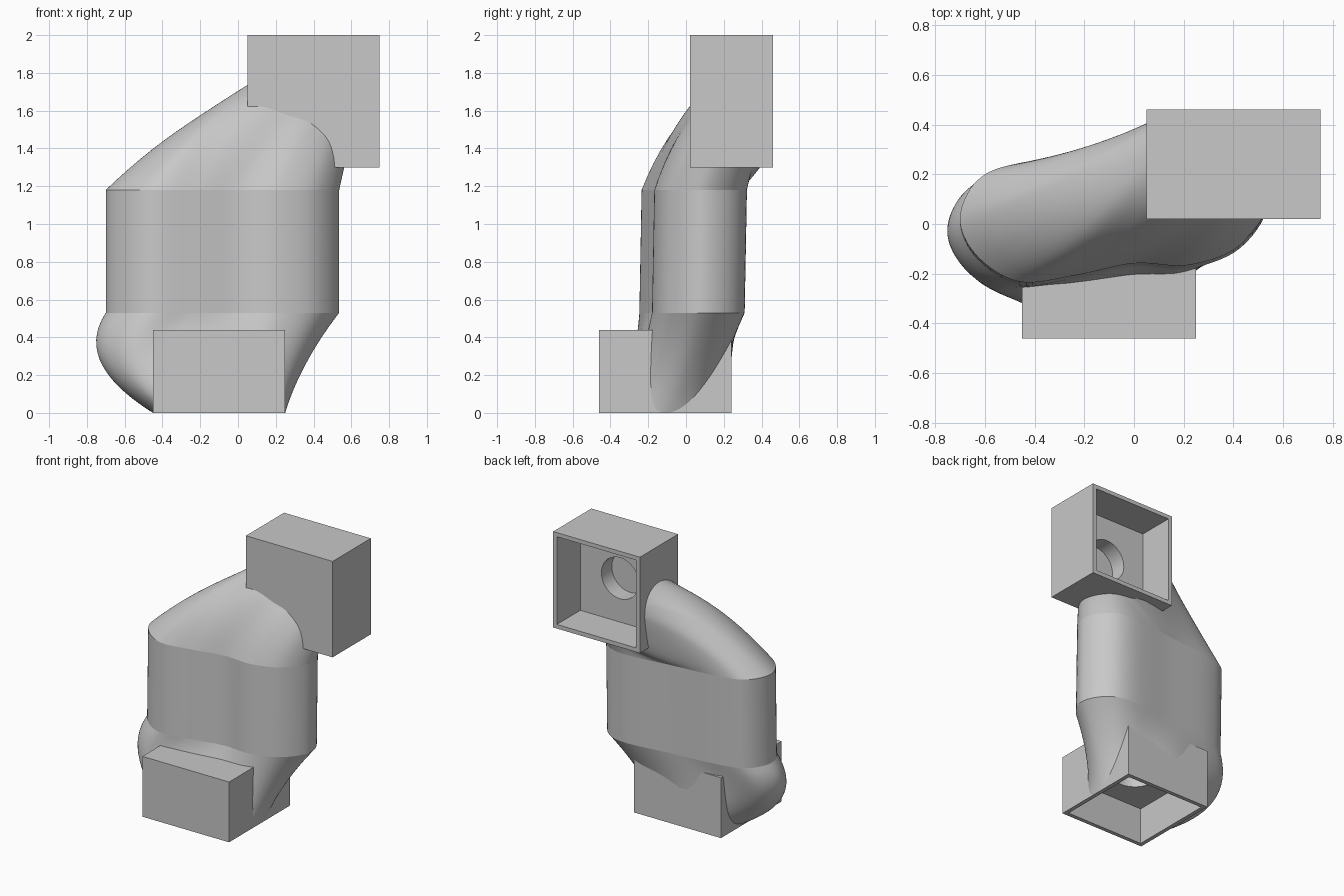
import bpy, bmesh, math
from mathutils import Vector
from mathutils.geometry import interpolate_bezier

if "Cube" in bpy.data.objects:
    bpy.data.objects.remove(bpy.data.objects["Cube"], do_unlink=True)

grey = bpy.data.materials.new("plain_grey")
grey.use_nodes = True
colour = (0.58, 0.58, 0.58, 1)
grey.diffuse_color = colour
grey.node_tree.nodes["Principled BSDF"].inputs["Base Color"].default_value = colour


def make_object(name, bm):
    mesh = bpy.data.meshes.new(name)
    bmesh.ops.recalc_face_normals(bm, faces=bm.faces)
    bm.to_mesh(mesh)
    bm.free()
    mesh.materials.append(grey)
    obj = bpy.data.objects.new(name, mesh)
    bpy.context.collection.objects.link(obj)
    return obj


def box(name, low, high):
    bm = bmesh.new()
    bmesh.ops.create_cube(bm, size=1)
    low, high = Vector(low), Vector(high)
    for v in bm.verts:
        v.co = (low + high) / 2 + v.co * (high - low)
    return make_object(name, bm)


def cylinder(name, centre, radius, depth, turn=0):
    bm = bmesh.new()
    bmesh.ops.create_cone(bm, cap_ends=True, segments=48, radius1=radius, radius2=radius, depth=depth)
    obj = make_object(name, bm)
    obj.location = centre
    obj.rotation_euler.x = turn
    return obj


def select_only(obj):
    bpy.ops.object.select_all(action="DESELECT")
    obj.select_set(True)
    bpy.context.view_layer.objects.active = obj


def cut(target, cutter):
    cutter.hide_render = True
    bpy.context.view_layer.update()
    mod = target.modifiers.new("cut", "BOOLEAN")
    mod.operation = "DIFFERENCE"
    mod.solver = "EXACT"
    mod.object = cutter
    select_only(target)
    bpy.ops.object.modifier_apply(modifier=mod.name)
    bpy.data.objects.remove(cutter, do_unlink=True)


def smooth(obj):
    select_only(obj)
    bpy.ops.object.shade_smooth_by_angle(angle=math.radians(35))


# Kidney-shaped outline of the duct, anticlockwise from the right end
outline = [(.535, .08), (.465, .25), (.29, .322), (-.08, .285), (-.46, .245),
           (-.63, .175), (-.70, .02), (-.63, -.13), (-.46, -.232), (-.23, -.205),
           (0, -.158), (.22, -.165), (.42, -.09)]
pts = [Vector((x, y, 0)) for x, y in outline]
n, STEPS = len(pts), 8
kidney = []
for i in range(n):
    a, b, c, d = (pts[(i + k - 1) % n] for k in range(4))
    kidney += interpolate_bezier(b, b + (c - a) / 6, c - (d - b) / 6, c, STEPS + 1)[:-1]

# Each outline point runs along a curve: lower port circle, straight wall, upper port circle
RINGS, LOW_R, HIGH_R = 16, 0.35, 0.25


def bend(a, m, b):
    return interpolate_bezier(a, a.lerp(m, 2 / 3), b.lerp(m, 2 / 3), b, RINGS)


columns = []
for p in kidney:
    away = (p - Vector((-.08, .04, 0))).normalized()
    c, s = away.x, away.y
    low_wall = Vector((p.x, p.y - .012, .53))
    high_wall = Vector((p.x, p.y, 1.18))
    low_port = Vector((-.1 + LOW_R * c, -.11 + LOW_R * s, 0))
    high_port = Vector((.4 + HIGH_R * c, .46, 1.65 - HIGH_R * s))
    low_mid = (low_wall + low_port) / 2 + Vector((-.18 + .12 * c, -.035 * s, 0))
    high_mid = (high_wall + high_port) / 2 + Vector(
        (.03, -.08 + .08 * s, .2 - .07 * s - .16 * max(s, 0)))
    columns.append(bend(low_port, low_mid, low_wall) + bend(high_wall, high_mid, high_port))

bm = bmesh.new()
rings = [[bm.verts.new(col[j]) for col in columns] for j in range(2 * RINGS)]
for lower, upper in zip(rings, rings[1:]):
    for i in range(len(lower)):
        k = (i + 1) % len(lower)
        bm.faces.new((lower[i], lower[k], upper[k], upper[i])).smooth = True
bm.faces.new(rings[0])
bm.faces.new(rings[-1])
# Crisp seams where the straight wall meets the bends
for ring in (rings[RINGS - 1], rings[RINGS]):
    for i, v in enumerate(ring):
        bm.edges.get((v, ring[(i + 1) % len(ring)])).smooth = False
duct = make_object("duct_body", bm)
cut(duct, box("lower_trim", (-.435, -.445, -.5), (.235, .225, .425)))
cut(duct, box("upper_trim", (.065, .035, 1.315), (.735, .9, 1.985)))
smooth(duct)

# Lower housing, open underneath, with a round port in its recess
lower = box("lower_housing", (-.45, -.46, 0), (.25, .24, .44))
cut(lower, box("lower_recess", (-.42, -.43, -.1), (.22, .21, .27)))
cut(lower, cylinder("lower_bore", (-.1, -.11, .29), .15, .2))
smooth(lower)

# Upper housing, open at the back, with a round port in its recess
upper = box("upper_housing", (.05, .02, 1.3), (.75, .46, 2))
cut(upper, box("upper_recess", (.08, .19, 1.33), (.72, .6, 1.97)))
cut(upper, cylinder("upper_bore", (.4, .17, 1.65), .15, .2, math.pi / 2))
smooth(upper)
